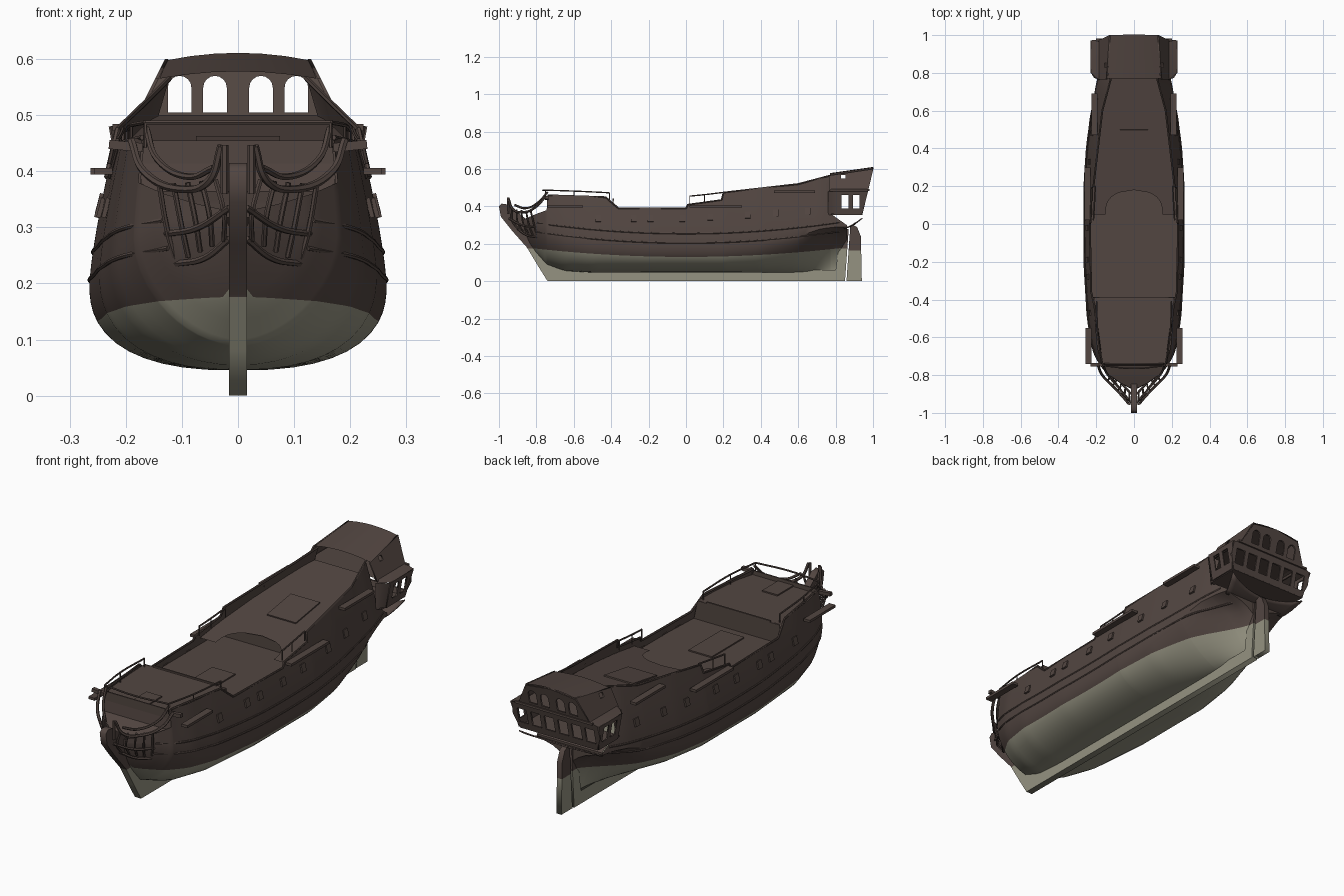
import bpy, bmesh, math
from mathutils import Vector

if "Cube" in bpy.data.objects:
    bpy.data.objects.remove(bpy.data.objects["Cube"])


def material(name, rgb):
    m = bpy.data.materials.new(name)
    m.use_nodes = True
    m.diffuse_color = (*rgb, 1)
    m.node_tree.nodes["Principled BSDF"].inputs["Base Color"].default_value = (*rgb, 1)
    return m


MATS = [material("dark_brown_wood", (.085, .061, .053)),
        material("pale_bottom_paint", (.3, .29, .22))]


def add(name, mesh, smooth=True):
    ob = bpy.data.objects.new(name, mesh)
    bpy.context.collection.objects.link(ob)
    if smooth:
        bpy.ops.object.select_all(action='DESELECT')
        ob.select_set(True)
        bpy.context.view_layer.objects.active = ob
        bpy.ops.object.shade_smooth_by_angle(angle=math.radians(35))
    return ob


def grid(name, rows, rule=lambda i, j: 0):
    """Skin a list of equal-length point rows."""
    bm = bmesh.new()
    vs = [[bm.verts.new(p) for p in r] for r in rows]
    for i in range(len(rows) - 1):
        for j in range(len(rows[0]) - 1):
            f = bm.faces.new((vs[i][j], vs[i + 1][j], vs[i + 1][j + 1], vs[i][j + 1]))
            f.material_index = rule(i, j)
    bmesh.ops.remove_doubles(bm, verts=bm.verts, dist=.0002)
    bmesh.ops.recalc_face_normals(bm, faces=bm.faces)
    me = bpy.data.meshes.new(name)
    bm.to_mesh(me)
    for m in MATS:
        me.materials.append(m)
    return add(name, me)


def bake(name, cu):
    ob = bpy.data.objects.new(name, cu)
    bpy.context.collection.objects.link(ob)
    dg = bpy.context.evaluated_depsgraph_get()
    me = bpy.data.meshes.new_from_object(ob.evaluated_get(dg))
    bpy.data.objects.remove(ob)
    me.materials.clear()
    for m in MATS:
        me.materials.append(m)
    return me


def panel(name, loops, depth, place, paint_z=None):
    """Flat outline with holes, given thickness and moved into place."""
    cu = bpy.data.curves.new(name, 'CURVE')
    cu.dimensions, cu.fill_mode, cu.extrude = '2D', 'BOTH', depth
    for loop in loops:
        sp = cu.splines.new('POLY')
        sp.points.add(len(loop) - 1)
        sp.use_cyclic_u = True
        for p, (u, v) in zip(sp.points, loop):
            p.co = (u, v, 0, 1)
    me = bake(name, cu)
    bm = bmesh.new()
    bm.from_mesh(me)
    bmesh.ops.remove_doubles(bm, verts=bm.verts, dist=.0001)
    for v in bm.verts:
        v.co = place(*v.co)
    if paint_z:
        bmesh.ops.bisect_plane(bm, geom=bm.verts[:] + bm.edges[:] + bm.faces[:],
                               plane_co=(0, 0, paint_z), plane_no=(0, 0, 1))
    for f in bm.faces:
        f.material_index = int(bool(paint_z) and f.calc_center_median().z < paint_z)
    bmesh.ops.recalc_face_normals(bm, faces=bm.faces)
    bm.to_mesh(me)
    return add(name, me, False)


def tube(name, pts, r=.005, curved=True):
    cu = bpy.data.curves.new(name, 'CURVE')
    cu.dimensions, cu.bevel_depth, cu.bevel_resolution = '3D', r, 1
    cu.use_fill_caps, cu.resolution_u = True, 6
    sp = cu.splines.new('BEZIER')
    sp.bezier_points.add(len(pts) - 1)
    for b, p in zip(sp.bezier_points, pts):
        b.co = p
        b.handle_left_type = b.handle_right_type = 'AUTO' if curved else 'VECTOR'
    return add(name, bake(name, cu))


def box(name, c, size, tilt=0):
    bm = bmesh.new()
    bmesh.ops.create_cube(bm, size=1)
    bmesh.ops.scale(bm, verts=bm.verts, vec=size)
    me = bpy.data.meshes.new(name)
    bm.to_mesh(me)
    me.materials.append(MATS[0])
    ob = add(name, me, False)
    ob.location, ob.rotation_euler.y = c, tilt
    return ob


def interp(table, y):
    for a, b in zip(table, table[1:]):
        if y <= b[0]:
            t = max(0, (y - a[0]) / (b[0] - a[0]))
            return [p + (q - p) * t for p, q in zip(a, b)]
    return list(table[-1])


# Hull stations: y, half beam, height of widest point, keel height, fullness, tumblehome
STATIONS = [(-.87, .02, .31, .27, 1, 0), (-.84, .078, .31, .2, 1.3, .1),
            (-.8, .135, .3, .15, 1.6, .1), (-.745, .185, .28, .09, 1.8, .15),
            (-.65, .222, .25, .055, 2.1, .22), (-.5, .247, .22, .046, 2.4, .27),
            (-.2, .265, .2, .045, 2.5, .27), (.2, .265, .2, .045, 2.5, .27),
            (.4, .252, .21, .045, 2.1, .28), (.6, .225, .24, .045, 1.4, .3),
            (.72, .205, .28, .045, .9, .35), (.8, .185, .29, .05, .6, .38),
            (.86, .17, .29, .2, .7, .3)]
SHEER = [(-.87, .33), (-.8, .36), (-.745, .38), (-.74, .46), (-.43, .45), (-.39, .415),
         (-.36, .39), (0, .39), (.01, .41), (.19, .435), (.2, .475), (.6, .52),
         (.77, .565), (.775, .36), (.86, .3)]


def sheer(y):
    return interp(SHEER, y)[1]


def hull_x(y, z):
    _, w, zm, zb, n, k = interp(STATIONS, y)
    if z >= zm:
        return w - k * (z - zm) ** 1.3
    return w * max(0, 1 - max(0, (zm - z) / (zm - zb)) ** n) ** (1 / n)


def span(a, b, n):
    return [a + (b - a) * i / n for i in range(n + 1)]


# Hull skin, painted below a curved waterline
LOW = 8
rings = []
for y in sorted(set(span(-.87, .86, 60) + [s[0] for s in SHEER])):
    zm, zb = interp(STATIONS, y)[2:4]
    zp = min(max(.13 + .05 * (y / .85) ** 2, zb + .002), zm - .005)
    zs = [zb + (zp - zb) * t * t for t in span(0, 1, LOW)]
    zs += span(zp, zm, 4)[1:] + span(zm, sheer(y), 6)[1:]
    half = [(hull_x(y, z), y, z) for z in zs]
    rings.append([(-x, b, c) for x, b, c in half[:0:-1]] + [(0, y, zb)] + half[1:])
rings.append([(0, p[1], p[2]) for p in rings[-1]])
MID = len(rings[0]) // 2
grid("hull", rings, lambda i, j: int(MID - LOW <= j < MID + LOW))

# Keel with stem and sternpost, and the rudder
side_on = lambda u, v, w: Vector((w, u, v))
panel("keel_and_stem", [[(-.74, 0), (.85, 0), (.87, .28), (.83, .28), (.8, .06), (-.5, .055),
                         (-.68, .09), (-.78, .2), (-.84, .32), (-.95, .41), (-.985, .415),
                         (-1, .4), (-.99, .345), (-.93, .27), (-.85, .18), (-.79, .08)]],
      .016, side_on, .176)
panel("rudder", [[(.858, 0), (.94, 0), (.935, .24), (.915, .29), (.895, .3), (.878, .29)]],
      .013, side_on, .165)


# Decks, with optional crown and a recessed front opening
def deck(name, a, b, zf, width=None, crown=0):
    width = width or (lambda y, z: hull_x(y, z) - .003)
    rows = [[(f * width(y, zf(y)), y, zf(y) + crown * (1 - f * f)) for f in span(-1, 1, 6)]
            for y in span(a, b, 16)]
    return grid(name, rows)


quarter_z = lambda y: min(.385 + .16 * (y - .05), .5)
deck("beak_deck", -.865, -.74, lambda y: sheer(y) - .015)
deck("forecastle_deck", -.74, -.39, lambda y: .435)
deck("waist_deck", -.4, .2, lambda y: .348)
deck("quarter_deck", .18, .77, quarter_z)
deck("cabin_floor", .77, .965, lambda y: .497, lambda y, z: .172)
deck("cabin_roof", .77, 1, lambda y: .565 + .033 * (y - .77) / .23,
     lambda y, z: .14 - .06 * (y - .77), .013)
deck("stern_cap", .776, .86, sheer)
for s in (-1, 1):
    rows = []
    for y in span(.05, .18, 10):
        z = quarter_z(y)
        inner = .15 * max(0, 1 - ((y - .05) / .13) ** 3) ** .5
        rows.append([(s * inner, y, z), (s * (hull_x(y, z) - .003), y, z)])
    grid("quarter_deck_wing", rows)


# Bulkheads across the hull
for name, y, a, b in (("beak_bulkhead", -.74, .34, .455), ("forecastle_bulkhead", -.39, .345, .435),
                      ("quarter_bulkhead", .19, .345, .405)):
    xs = [(s * (hull_x(max(y, -.74), z) - .004), z) for s, z in ((-1, a), (1, a), (1, b), (-1, b))]
    panel(name, [xs], .003, lambda u, v, w, y=y: Vector((u, y + w, v)))

# Hatches
for y, hx, hy, z in ((.41, .075, .09, 0), (-.225, .06, .12, .35), (-.68, .04, .06, .437)):
    h = box("hatch", (0, y, z or quarter_z(y) + .002), (2 * hx, 2 * hy, .008))
    h.rotation_euler.x = 0 if z else math.atan(.16)
box("forecastle_break_beam", (0, -.39, .437), (.33, .008, .01))


# Stern: leaning transom with window openings
def rect(c, w, a, b):
    return [(c - w, a), (c + w, a), (c + w, b), (c - w, b)]


def arch(c, w, a, b):
    top = [(c + w * math.cos(t), b - w * (1 - math.sin(t))) for t in span(0, math.pi, 8)]
    return [(c - w, a), (c + w, a)] + top


lean = lambda z: .94 + .24 * (z - .36)
right = [(.2, .355), (.226, .42), (.222, .48), (.18, .495), (.128, .592)]
outline = right + [(0, .609)] + [(-x, z) for x, z in right[::-1]]
holes = [arch(s * c, .021, .505, .57) for s in (-1, 1) for c in (.041, .104)]
holes += [rect(s * c, .024, .385, .455) for s in (-1, 1) for c in (.035, .105, .175)]
panel("transom", [outline] + holes, .004, lambda u, v, w: Vector((u, lean(v) + w, v)))
box("transom_sill", (0, lean(.49) + .004, .488), (.4, .012, .01))

# Stern cabin sides, galleries and counter
box("gallery_floor", (0, .86, .357), (.4, .165, .008))
for s in (-1, 1):
    panel("cabin_side", [[(.765, .485), (.972, .485), (1, .6), (.765, .565)], rect(.84, .012, .548, .568)],
          .003, lambda u, v, w: Vector((s * (.182 - .5 * (v - .49) + w), u, v)))
    panel("gallery_side", [[(.8, .355), (.94, .355), (.972, .48), (.8, .48)],
                           rect(.85, .018, .39, .46), rect(.91, .018, .39, .46)],
          .003, lambda u, v, w: Vector((s * (.205 + .18 * (v - .355) + w), u, v)))
    grid("gallery_front", [[(s * .18, .76, z), (s * (.19 + .18 * (z - .355)), .775, z),
                            (s * (.205 + .18 * (z - .355)), .8, z)] for z in (.355, .48)])
    grid("gallery_roof", [[(s * .165, y, .497), (s * x, y, .48)]
                          for y, x in ((.765, .19), (.8, .228), (.972, .228))])
counter = []
for f in span(-1, 1, 12):
    tip = .9 + .045 * f * f
    counter.append([(f * (.165 + .04 * t), .845 + (tip - .845) * t, .28 + (.02 + .035 * f * f) * t ** 1.4)
                    for t in span(0, 1, 4)])
grid("stern_counter", counter).modifiers.new("thickness", 'SOLIDIFY').thickness = .006

# Parts repeated on both sides
for s in (-1, 1):
    # Cap rail on the bulwark, and wales along the hull
    tube("cap_rail", [(s * hull_x(y, z), y, z) for y, z in SHEER[3:13]], .005, False)
    for drop in (.0, .05):
        tube("wale", [(s * (hull_x(y, z) - .001), y, z) for y in span(-.8, .82, 20)
                      for z in [.205 + drop + .09 * y * y]], .0045)
    # Channels outside the bulwarks
    for a, b, z, x in ((-.74, -.55, .4, .24), (.02, .3, .4, .247), (.47, .69, .478, .208)):
        y = (a + b) / 2
        box("channel", (s * x, y, z), (.032, b - a, .012))
    # Open gun port lids
    for y in (-.47, -.28, -.19, -.02, .13, .33, .48, .65):
        z = .335 + .06 * max(0, y)
        box("port_lid", (s * (hull_x(y, z) + .003), y, z), (.008, .03, .036), -s * .25)
    # Thin hand rails on posts
    for pts in ([(.165, -.75, .487), (.19, -.6, .482), (.198, -.41, .473)],
                [(.215, .02, .455), (.21, .1, .463), (.205, .2, .475)]):
        tube("hand_rail", [(s * x, y, z) for x, y, z in pts], .004)
        for x, y, z in pts:
            tube("rail_post", [(s * x, y, z - .045), (s * x, y, z)], .003, False)
    # Cathead beams and stem-head posts
    box("cathead", (s * .2, -.745, .445), (.06, .018, .016), -s * .1)
    tube("stem_head_post", [(s * .024, -.95, .36), (s * .024, -.952, .447)], .007, False)
    # Curved head rails and their struts
    top = [(.19, -.75, .455), (.168, -.8, .4), (.1, -.87, .368), (.05, -.925, .385), (.03, -.95, .445)]
    tube("head_rail", [(s * x, y, z) for x, y, z in top], .007)
    tube("head_rail", [(s * (x * .86), y + .01, z + .022) for x, y, z in top[:-1]], .006)
    tube("middle_head_rail", [(s * .128, -.8, .288), (s * .07, -.88, .3), (s * .015, -.945, .335)], .006)
    tube("lower_head_rail", [(s * .11, -.795, .235), (s * .06, -.85, .245), (s * .015, -.9, .28)], .006)
    for t in span(0, 1, 4):
        upper = Vector((.14 - .1 * t, -.83 - .1 * t, .375 + .01 * t))
        lower = Vector((.11 - .085 * t, -.795 - .1 * t, .237 + .04 * t))
        middle = Vector((.125 - .1 * t, -.81 - .12 * t, .29 + .035 * t))
        tube("head_strut", [(s * p.x, p.y, p.z) for p in (upper, middle, lower)], .005)
tube("forecastle_front_rail", [(-.165, -.75, .487), (0, -.765, .487), (.165, -.75, .487)], .004)
